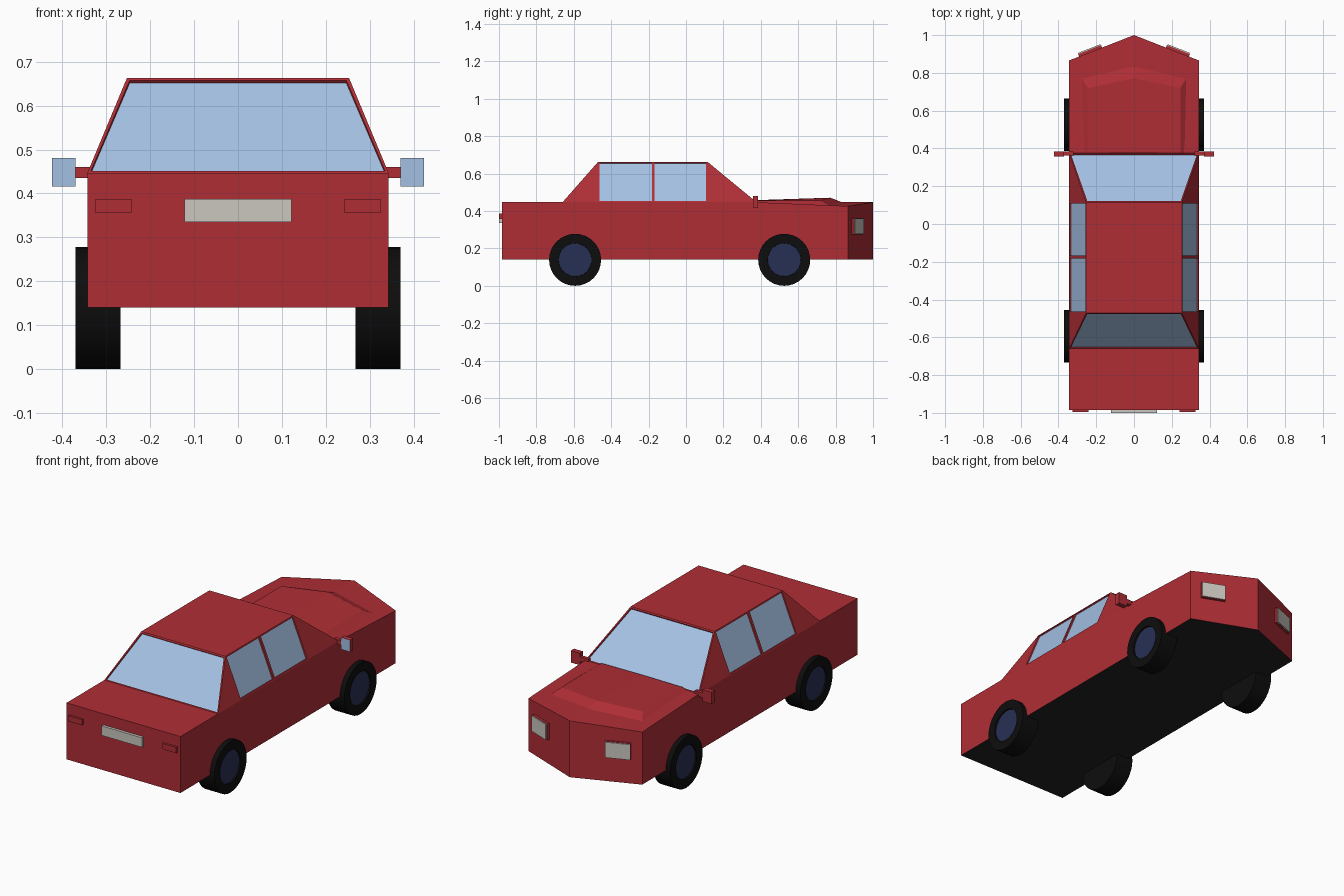
import bpy, bmesh, math
from mathutils import Matrix, Vector

if "Cube" in bpy.data.objects:
    bpy.data.objects.remove(bpy.data.objects["Cube"])


def material(name, rgb):
    m = bpy.data.materials.new(name)
    m.diffuse_color = (*rgb, 1)
    m.use_nodes = True
    m.node_tree.nodes["Principled BSDF"].inputs["Base Color"].default_value = m.diffuse_color
    return m


RED = material("red_paint", (0.43, 0.027, 0.036))
GLASS = material("pale_blue_glass", (0.37, 0.53, 0.77))
PLATE = material("off_white", (0.59, 0.57, 0.52))
TYRE = material("black_rubber", (0.004, 0.004, 0.004))
RIM = material("dark_blue_rim", (0.02, 0.03, 0.09))
UNDER = material("dark_grey_underside", (0.017, 0.017, 0.017))


def finish(name, bm, *mats):
    me = bpy.data.meshes.new(name)
    bm.to_mesh(me)
    bm.free()
    for m in mats:
        me.materials.append(m)
    ob = bpy.data.objects.new(name, me)
    bpy.context.collection.objects.link(ob)
    return ob


def box(name, lo, hi, *mats, rule=None, matrix=None):
    """Box between two corners; rule(normal) picks a material per face."""
    bm = bmesh.new()
    bmesh.ops.create_cube(bm, size=1)
    for v in bm.verts:
        v.co = Vector([lo[i] + (v.co[i] + 0.5) * (hi[i] - lo[i]) for i in range(3)])
    bm.normal_update()
    if rule:
        for f in bm.faces:
            f.material_index = rule(f.normal)
    if matrix:
        bm.transform(matrix)
    return finish(name, bm, *mats)


W, DECK, FLOOR = 0.343, 0.447, 0.14

# Lower body: outline with a pointed nose, dark underside
bm = bmesh.new()
outline = [(-W, -0.985, DECK), (W, -0.985, DECK), (W, 0.37, DECK),
           (W, 0.866, 0.426), (0, 1.0, DECK), (-W, 0.866, 0.426), (-W, 0.37, DECK)]
top = [bm.verts.new(p) for p in outline]
low = [bm.verts.new((x, y, FLOOR)) for x, y, z in outline]
mid = bm.verts.new((0, 0.37, DECK))
for i in range(7):
    j = (i + 1) % 7
    bm.faces.new((low[i], low[j], top[j], top[i]))
bm.faces.new((top[0], top[1], top[2], mid, top[6]))
bm.faces.new((mid, top[2], top[3], top[4]))
bm.faces.new((mid, top[4], top[5], top[6]))
bm.faces.new(low[::-1]).material_index = 1
finish("lower_body", bm, RED, UNDER)

# Cabin: tapered block whose windows are sunken inset faces
bm = bmesh.new()
bmesh.ops.create_cube(bm, size=2)
for v in bm.verts:
    x, y, z = v.co
    if z > 0:
        v.co = (x * 0.253, 0.115 if y > 0 else -0.47, 0.663)
    else:
        v.co = (x * W, 0.377 if y > 0 else -0.66, DECK)
for y in (-0.47, -0.175, 0.115):
    bmesh.ops.bisect_plane(bm, geom=bm.verts[:] + bm.edges[:] + bm.faces[:],
                           dist=1e-4, plane_co=(0, y, 0), plane_no=(0, 1, 0))
bm.normal_update()
panes = [f for f in bm.faces
         if abs(f.normal.y) > 0.3
         or (abs(f.normal.x) > 0.5 and -0.46 < f.calc_center_median().y < 0.1)]
bmesh.ops.inset_individual(bm, faces=panes, thickness=0.01, depth=0)
bmesh.ops.inset_individual(bm, faces=panes, thickness=0.001, depth=-0.007)
for f in panes:
    f.material_index = 1
finish("cabin", bm, RED, GLASS)

# Raised bonnet panel with sloped edges
bm = bmesh.new()
outer = [(0.276, 0.375, 0.44), (0.276, 0.77, 0.43), (0, 0.838, 0.445),
         (-0.276, 0.77, 0.43), (-0.276, 0.375, 0.44)]
inner = [(0.245, 0.375, 0.456), (0.245, 0.72, 0.457), (0, 0.772, 0.471),
         (-0.245, 0.72, 0.457), (-0.245, 0.375, 0.456)]
o = [bm.verts.new(p) for p in outer]
n = [bm.verts.new(p) for p in inner]
back = bm.verts.new((0, 0.375, 0.458))
for i in range(4):
    bm.faces.new((o[i], o[i + 1], n[i + 1], n[i]))
bm.faces.new((n[0], n[1], n[2], back))
bm.faces.new((back, n[2], n[3], n[4]))
bm.faces.new((o[4], o[0], n[0], back, n[4]))
finish("bonnet_panel", bm, RED)

# Number plate
box("rear_plate", (-0.122, -1.0, 0.335), (0.122, -0.98, 0.387), PLATE)

for s, side in ((1, "right"), (-1, "left")):
    # Tail lights
    xs = sorted((s * 0.242, s * 0.325))
    box(f"{side}_tail_light", (xs[0], -0.996, 0.356), (xs[1], -0.98, 0.387), RED)

    # Door mirrors: arm and housing with glass facing the rear
    xs = sorted((s * 0.32, s * 0.375))
    box(f"{side}_mirror_arm", (xs[0], 0.363, 0.435), (xs[1], 0.383, 0.46), RED)
    xs = sorted((s * 0.37, s * 0.424))
    box(f"{side}_mirror", (xs[0], 0.358, 0.416), (xs[1], 0.385, 0.481), RED, GLASS,
        rule=lambda nrm: 1 if nrm.y < -0.5 else 0)

    # Headlights lying on the slanted nose faces
    turn = (Matrix.Translation((s * 0.23, 0.910, 0.318))
            @ Matrix.Rotation(-s * math.atan2(0.134, W), 4, 'Z'))
    box(f"{side}_headlight_housing", (-0.065, -0.01, -0.044), (0.065, 0.014, 0.044),
        RED, matrix=turn)
    box(f"{side}_headlight_lens", (-0.063, 0.012, -0.042), (0.063, 0.02, 0.042),
        PLATE, matrix=turn)

    # Wheels: tyre with a slightly recessed rim on the outer side
    for y, place in ((0.525, "front"), (-0.593, "rear")):
        bm = bmesh.new()
        bmesh.ops.create_cone(bm, cap_ends=True, segments=32,
                              radius1=0.139, radius2=0.139, depth=0.102)
        bm.normal_update()
        cap = [f for f in bm.faces if f.normal.z > 0.9]
        bmesh.ops.inset_individual(bm, faces=cap, thickness=0.05, depth=0)
        bmesh.ops.inset_individual(bm, faces=cap, thickness=0.001, depth=-0.008)
        cap[0].material_index = 1
        bm.transform(Matrix.Translation((s * 0.319, y, 0.139))
                     @ Matrix.Rotation(s * math.pi / 2, 4, 'Y'))
        wheel = finish(f"{place}_{side}_wheel", bm, TYRE, RIM)
        bpy.ops.object.select_all(action='DESELECT')
        wheel.select_set(True)
        bpy.context.view_layer.objects.active = wheel
        bpy.ops.object.shade_smooth_by_angle(angle=math.radians(30))
